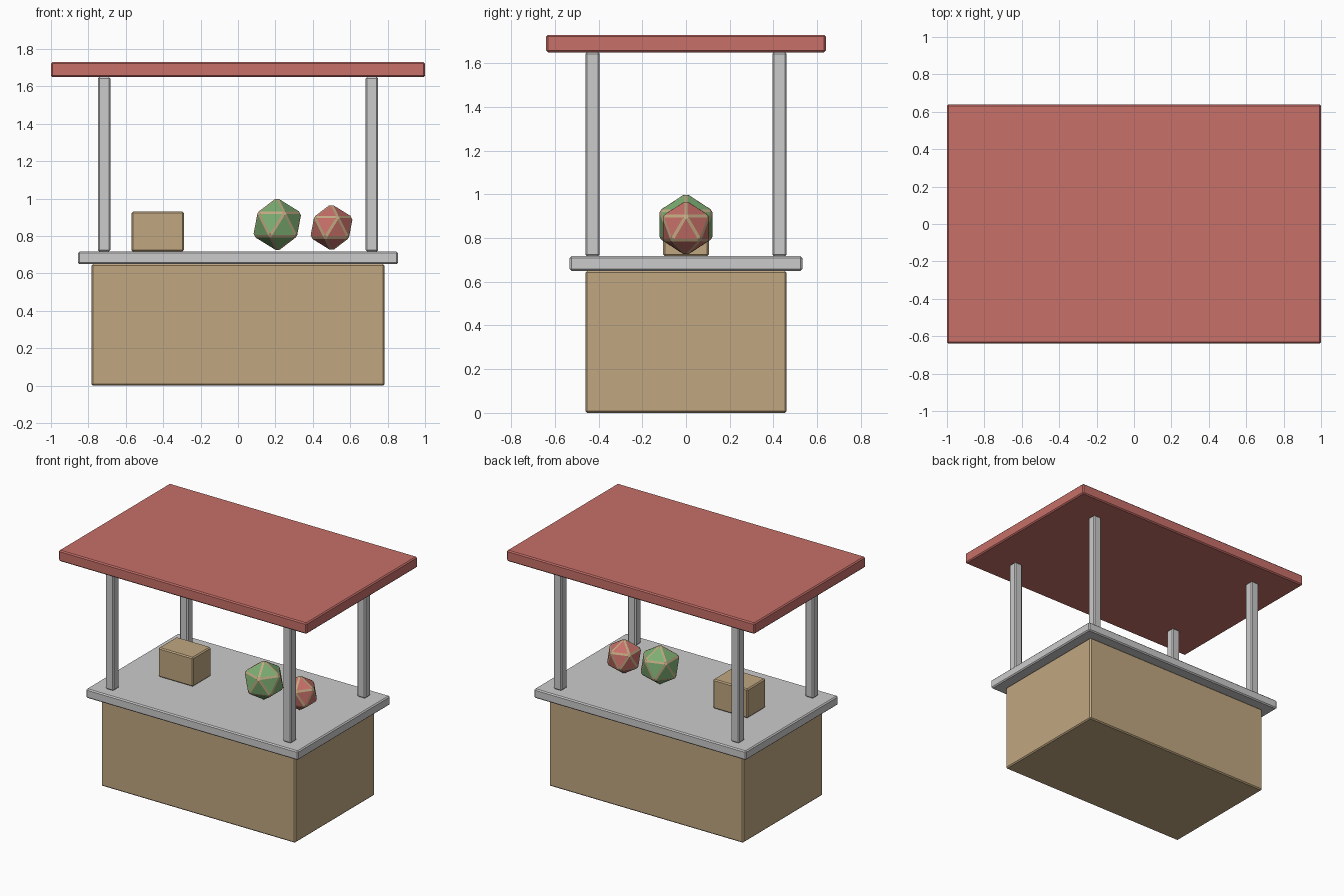
import bpy

if "Cube" in bpy.data.objects:
    bpy.data.objects.remove(bpy.data.objects["Cube"])

BEVEL = 0.008

def material(name, rgb):
    m = bpy.data.materials.new(name)
    m.diffuse_color = (*rgb, 1)
    m.use_nodes = True
    m.node_tree.nodes["Principled BSDF"].inputs["Base Color"].default_value = m.diffuse_color
    return m

TAN = material("tan_wood", (0.53, 0.39, 0.22))
RED = material("red_paint", (0.57, 0.16, 0.14))
GREEN = material("green_skin", (0.20, 0.42, 0.17))

def bevel(ob, slot=-1):
    b = ob.modifiers.new("edge_chamfer", 'BEVEL')
    b.width, b.segments, b.material = BEVEL, 1, slot
    b.limit_method = 'NONE'

def box(name, x, y, z0, z1, sx, sy, mat=None):
    bpy.ops.mesh.primitive_cube_add(size=1, location=(x, y, (z0 + z1) / 2))
    ob = bpy.context.object
    ob.name = name
    ob.scale = (sx, sy, z1 - z0)
    bpy.ops.object.transform_apply(location=False, rotation=False, scale=True)
    if mat:
        ob.data.materials.append(mat)
    bevel(ob)

def fruit(name, x, z, r, mat):
    bpy.ops.mesh.primitive_ico_sphere_add(subdivisions=1, radius=r, location=(x, 0, z))
    ob = bpy.context.object
    ob.name = name
    # Second slot colours the chamfered edge strips
    ob.data.materials.append(mat)
    ob.data.materials.append(TAN)
    bevel(ob, 1)

# Stall base, counter and roof
box("stall_base", 0, 0, 0, 0.65, 1.565, 0.92, TAN)
box("counter_top", 0, 0, 0.65, 0.717, 1.71, 1.065)
box("roof", 0, 0, 1.65, 1.73, 2.0, 1.28, RED)

# Four corner posts
for sx, side in ((-1, "left"), (1, "right")):
    for sy, end in ((-1, "front"), (1, "back")):
        box(f"post_{end}_{side}", sx * 0.716, sy * 0.428, 0.717, 1.65, 0.066, 0.066)

# Goods on the counter
box("goods_crate", -0.43, 0, 0.717, 0.93, 0.28, 0.21, TAN)
fruit("green_fruit", 0.21, 0.862, 0.145, GREEN)
fruit("red_fruit", 0.5, 0.846, 0.128, RED)
